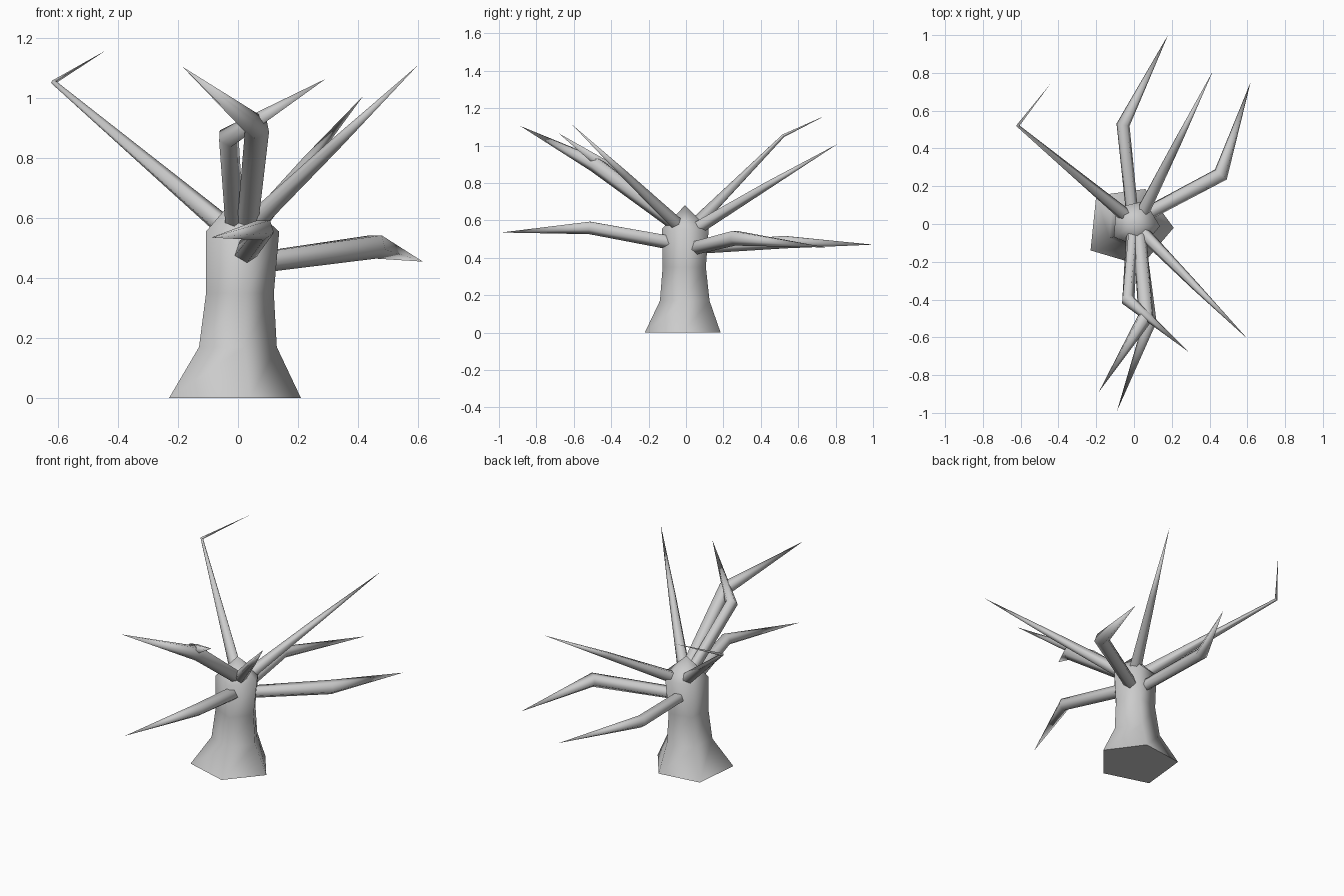
import bpy, bmesh, math
from mathutils import Vector

if "Cube" in bpy.data.objects:
    bpy.data.objects.remove(bpy.data.objects["Cube"])

SIDES = 5


def loft(name, rings, tip):
    """Skin rings of points, close the start and end in a point."""
    bm = bmesh.new()
    loops = [[bm.verts.new(p) for p in r] for r in rings]
    for a, b in zip(loops, loops[1:]):
        for i in range(SIDES):
            j = (i + 1) % SIDES
            bm.faces.new((a[i], a[j], b[j], b[i]))
    end = bm.verts.new(tip)
    for i in range(SIDES):
        bm.faces.new((loops[-1][i], loops[-1][(i + 1) % SIDES], end))
    bm.faces.new(loops[0][::-1])
    bmesh.ops.recalc_face_normals(bm, faces=bm.faces)
    mesh = bpy.data.meshes.new(name)
    bm.to_mesh(mesh)
    bm.free()
    ob = bpy.data.objects.new(name, mesh)
    bpy.context.collection.objects.link(ob)
    bpy.ops.object.select_all(action='DESELECT')
    ob.select_set(True)
    bpy.context.view_layer.objects.active = ob
    bpy.ops.object.shade_smooth_by_angle(angle=math.radians(78))
    return ob


def ring(center, axis, radius, phase=0.0):
    """Five points around a center, square to the axis."""
    axis = Vector(axis).normalized()
    side = axis.cross(Vector((0, 0, 1)))
    side = side.normalized() if side.length > 1e-4 else Vector((1, 0, 0))
    up = axis.cross(side)
    pts = []
    for i in range(SIDES):
        a = phase + math.tau * i / SIDES
        pts.append(Vector(center) + radius * (math.cos(a) * side + math.sin(a) * up))
    return pts


# Trunk: uneven flared foot, narrow waist, pointed crown
foot = [(0.21, -0.02, 0), (0.06, 0.185, 0), (-0.2, 0.15, 0),
        (-0.23, -0.14, 0), (0.04, -0.22, 0)]
upper = [((-0.01, -0.003, 0.17), 0.14), ((-0.002, -0.006, 0.35), 0.122),
         ((0.006, 0, 0.555), 0.132)]
loft("trunk", [foot] + [ring(c, (0, 0, 1), r, math.radians(-5)) for c, r in upper],
     (0, -0.005, 0.68))

# Branches: start, elbow, tip, start radius, elbow radius
branches = [
    ((-0.05, 0.05, 0.575), (-0.615, 0.52, 1.053), (-0.44, 0.745, 1.16), 0.037, 0.009),
    ((0.05, -0.05, 0.58), (0.325, -0.33, 0.845), (0.6, -0.607, 1.11), 0.037, 0.022),
    ((0.05, 0.07, 0.565), (0.235, 0.44, 0.79), (0.418, 0.81, 1.008), 0.036, 0.021),
    ((0.07, 0.055, 0.455), (0.46, 0.262, 0.508), (0.617, 0.75, 0.455), 0.038, 0.043),
    ((-0.01, 0.06, 0.455), (-0.058, 0.525, 0.487), (0.18, 1.0, 0.47), 0.034, 0.037),
    ((0.025, -0.09, 0.485), (0.085, -0.515, 0.563), (-0.09, -0.99, 0.535), 0.04, 0.037),
    ((0.03, -0.05, 0.575), (0.065, -0.485, 0.9), (-0.185, -0.887, 1.105), 0.037, 0.044),
    ((-0.01, -0.05, 0.58), (-0.033, -0.4, 0.868), (0.293, -0.68, 1.065), 0.033, 0.038),
]
for n, (a, b, c, ra, rb) in enumerate(branches, 1):
    a, b, c = Vector(a), Vector(b), Vector(c)
    d1, d2 = (b - a).normalized(), (c - b).normalized()
    loft(f"branch_{n}", [ring(a, d1, ra, math.pi / 2), ring(b, d1 + d2, rb, math.pi / 2)], c)
